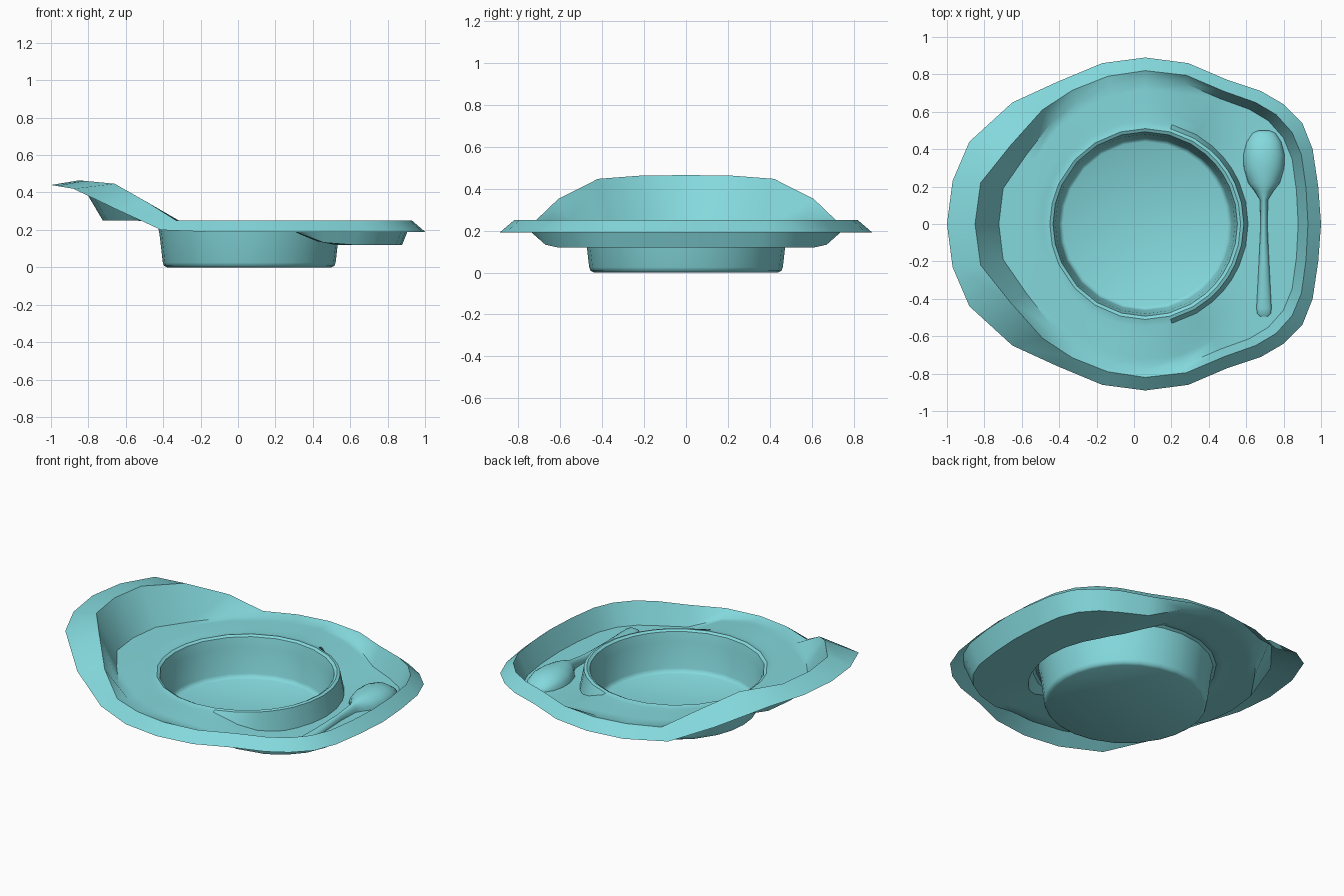
import bpy, bmesh, math
from mathutils import Vector

cube = bpy.data.objects.get("Cube")
if cube:
    bpy.data.objects.remove(cube, do_unlink=True)

aqua = bpy.data.materials.new("aqua_plastic")
aqua.use_nodes = True
aqua.diffuse_color = (0.23, 0.69, 0.72, 1)
aqua.node_tree.nodes["Principled BSDF"].inputs["Base Color"].default_value = aqua.diffuse_color

CENTRE = Vector((0.06, 0))


def ramp(value, points):
    """Piecewise linear lookup through (input, output) points."""
    if value <= points[0][0]:
        return points[0][1]
    for (a, low), (b, high) in zip(points, points[1:]):
        if value <= b:
            return low + (high - low) * (value - a) / (b - a)
    return points[-1][1]


def mirrored(half):
    """Close a half outline across the x axis."""
    return [Vector(p) for p in half] + [Vector((x, -y)) for x, y in half[-2:0:-1]]


def loft(name, rings, cap_start=False, cap_end=False, angle=40):
    """Skin a list of closed rings that have equal point counts."""
    bm = bmesh.new()
    rows = [[bm.verts.new(p) for p in ring] for ring in rings]
    for outer, inner in zip(rows, rows[1:]):
        for k in range(len(outer)):
            n = (k + 1) % len(outer)
            bm.faces.new((outer[k], outer[n], inner[n], inner[k]))
    if cap_start:
        bm.faces.new(rows[0][::-1])
    if cap_end:
        bm.faces.new(rows[-1])
    if cap_start and cap_end:
        bmesh.ops.recalc_face_normals(bm, faces=bm.faces)
    mesh = bpy.data.meshes.new(name)
    bm.to_mesh(mesh)
    bm.free()
    mesh.materials.append(aqua)
    obj = bpy.data.objects.new(name, mesh)
    bpy.context.collection.objects.link(obj)
    bpy.ops.object.select_all(action="DESELECT")
    obj.select_set(True)
    bpy.context.view_layer.objects.active = obj
    bpy.ops.object.shade_smooth_by_angle(angle=math.radians(angle))
    return obj


# Outer edge and rim crest outlines, running from the tray side to the wing
edge = mirrored([(1, 0), (.985, .2), (.955, .4), (.9, .54), (.8, .64), (.68, .71),
                 (.5, .77), (.29, .86), (.06, .89), (-.17, .86), (-.41, .76),
                 (-.65, .65), (-.88, .44), (-.97, .23), (-1, 0)])
crest = mirrored([(.93, 0), (.92, .19), (.895, .37), (.845, .49), (.76, .585), (.65, .65),
                  (.48, .71), (.28, .795), (.06, .82), (-.14, .79), (-.33, .715),
                  (-.49, .61), (-.66, .42), (-.82, .22), (-.85, 0)])
EDGE_Z = [(-1, .44), (-.88, .42), (-.65, .31), (-.39, .19)]
CREST_Z = [(-.85, .465), (-.64, .445), (-.33, .25)]
FLOOR_Z = [(-.5, .25), (-.3, .24), (.2, .24), (.3, .19), (.42, .14), (.52, .12)]
WALL_SCALE = [(-.85, .86), (-.33, .92), (.06, .95), (.93, .94)]


def raised(points, table):
    return [(p.x, p.y, ramp(p.x, table)) for p in points]


def circle(radius):
    return [CENTRE + (p - CENTRE).normalized() * radius for p in edge]


# Plate: rim, inner wall, floor sloping down into the tray
wall_foot = [CENTRE + (p - CENTRE) * ramp(p.x, WALL_SCALE) for p in crest]
floor_start = circle(.55)
rings = [raised(edge, EDGE_Z), raised(crest, CREST_Z)]
for t in (0, .25, .5, .75, 1):
    rings.append(raised([a.lerp(b, t) for a, b in zip(wall_foot, floor_start)], FLOOR_Z))

# Bowl: rounded lip, tapering wall and flat bottom
for radius, z in ((.527, .242), (.51, .247), (.493, .238), (.48, .18), (.462, .025), (.455, .008), (.44, 0)):
    rings.append([(p.x, p.y, z) for p in circle(radius)])
loft("dish", rings, cap_end=True)

# Spoon resting in the tray: (y, half width, top height)
SPOON_X, SPOON_BASE = .695, .122
sections = [(.5, .03, .135), (.485, .062, .152), (.44, .092, .182), (.37, .11, .2),
            (.3, .108, .2), (.22, .085, .195), (.175, .05, .185), (.13, .022, .172),
            (0, .018, .157), (-.2, .027, .147), (-.45, .04, .14), (-.48, .036, .136),
            (-.495, .02, .127)]
arc = [math.pi * i / 10 for i in range(11)]
loft("spoon", [[(SPOON_X + w * math.cos(t), y, SPOON_BASE + (top - SPOON_BASE) * math.sin(t))
                for t in arc] for y, w, top in sections], cap_start=True, cap_end=True, angle=50)
